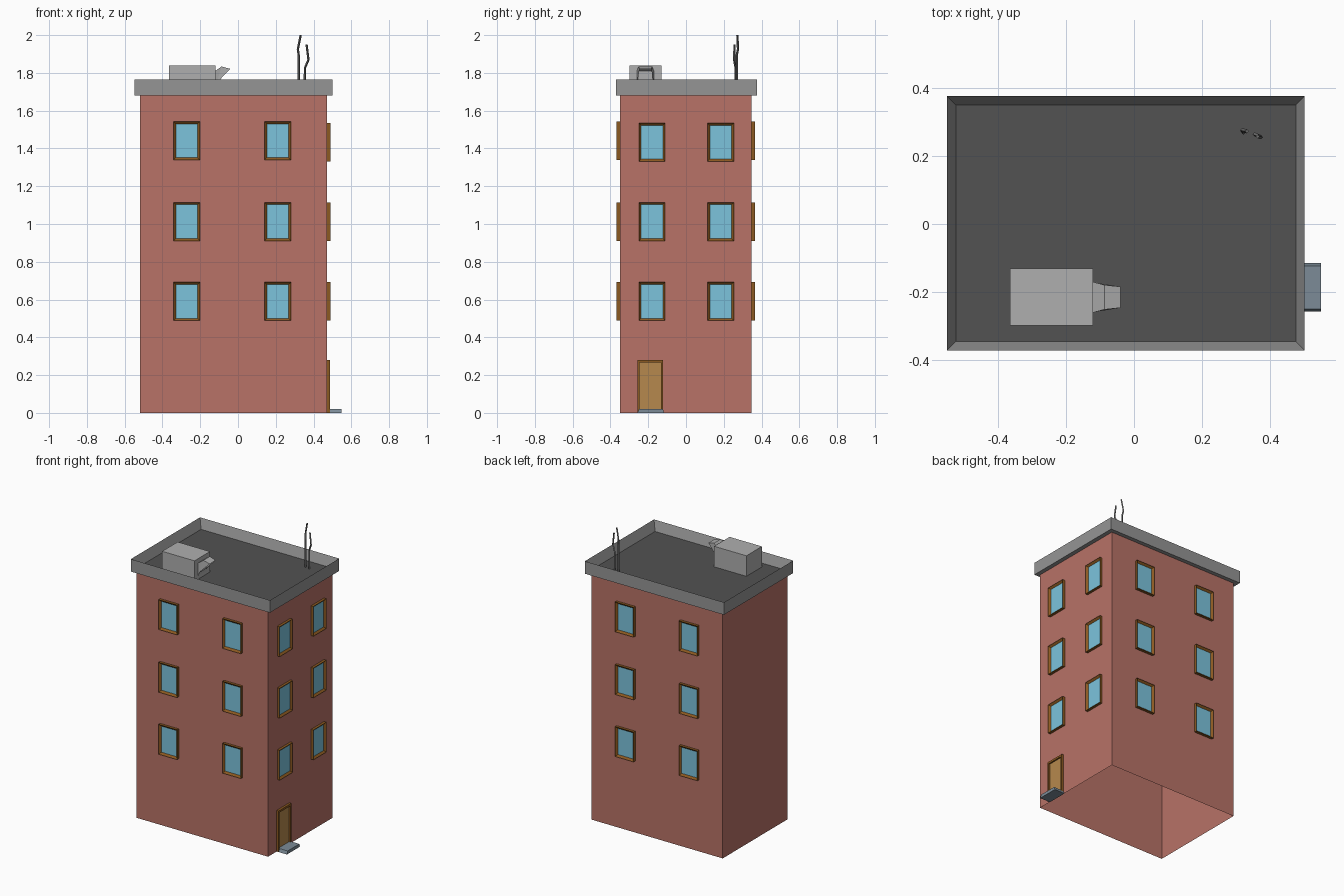
import bpy, bmesh
from mathutils import Vector

if "Cube" in bpy.data.objects:
    bpy.data.objects.remove(bpy.data.objects["Cube"])


def mat(name, r, g, b):
    m = bpy.data.materials.new(name)
    m.diffuse_color = (r, g, b, 1)
    m.use_nodes = True
    m.node_tree.nodes["Principled BSDF"].inputs["Base Color"].default_value = m.diffuse_color
    return m


BRICK = mat("brick", 0.48, 0.17, 0.135)
FRAME = mat("frame_wood", 0.26, 0.10, 0.015)
GLASS = mat("glass", 0.20, 0.55, 0.72)
DOOR = mat("door_wood", 0.47, 0.25, 0.075)
PARAPET = mat("parapet_grey", 0.30, 0.30, 0.30)
ROOF = mat("roof_dark", 0.085, 0.085, 0.085)
STONE = mat("step_stone", 0.20, 0.26, 0.31)
METAL = mat("antenna_metal", 0.15, 0.15, 0.15)
UNIT = mat("unit_grey", 0.43, 0.43, 0.43)


def finish(name, bm, *mats):
    me = bpy.data.meshes.new(name)
    bm.to_mesh(me)
    bm.free()
    for m in mats:
        me.materials.append(m)
    ob = bpy.data.objects.new(name, me)
    bpy.context.collection.objects.link(ob)
    return ob


def box_bm(lo, hi):
    bm = bmesh.new()
    bmesh.ops.create_cube(bm, size=1)
    for v in bm.verts:
        v.co = Vector([l + (c + 0.5) * (h - l) for c, l, h in zip(v.co, lo, hi)])
    bm.normal_update()
    return bm


def face_to(bm, n):
    return max(bm.faces, key=lambda f: f.normal.dot(n))


def drop_face(bm, n):
    bmesh.ops.delete(bm, geom=[face_to(bm, n)], context='FACES_ONLY')


def recess(bm, n, border, depth):
    """Inset the face pointing along n and sink it; it gets material slot 1."""
    f = face_to(bm, n)
    bmesh.ops.inset_region(bm, faces=[f], thickness=border, use_even_offset=True)
    f.material_index = 1
    bmesh.ops.translate(bm, verts=f.verts[:], vec=-n * depth)


def box(name, lo, hi, m):
    return finish(name, box_bm(lo, hi), m)


UP = Vector((0, 0, 1))
X0, X1, Y0, Y1 = -0.52, 0.472, -0.35, 0.347

# walls, open underneath
bm = box_bm((X0, Y0, 0), (X1, Y1, 1.68))
drop_face(bm, -UP)
drop_face(bm, UP)
finish("walls", bm, BRICK)

# overhanging roof slab with a sunken floor
bm = box_bm((-0.549, -0.371, 1.68), (0.501, 0.375, 1.765))
recess(bm, UP, 0.026, 0.065)
finish("roof_parapet", bm, PARAPET, ROOF)


# windows on the front, back and right walls
def window(name, n, across, z0):
    n = Vector(n)
    w, h, d = 0.07, 0.204, 0.018
    if n.x:
        lo, hi = (X1, across - w, z0), (X1 + d, across + w, z0 + h)
    else:
        ya, yb = (Y0 - d, Y0) if n.y < 0 else (Y1, Y1 + d)
        lo, hi = (across - w, ya, z0), (across + w, yb, z0 + h)
    bm = box_bm(lo, hi)
    recess(bm, n, 0.013, 0.012)
    drop_face(bm, -n)
    finish(name, bm, FRAME, GLASS)


for i, z in enumerate((0.488, 0.911, 1.339)):
    for j, x in enumerate((-0.272, 0.21)):
        window(f"front_window_{i}_{j}", (0, -1, 0), x, z)
        window(f"back_window_{i}_{j}", (0, 1, 0), x, z)
    for j, y in enumerate((-0.18, 0.183)):
        window(f"right_window_{i}_{j}", (1, 0, 0), y, z - (0.008 if i == 2 else 0))

# door with a three-sided frame
box("door_leaf", (X1 - 0.002, -0.25, 0), (X1 + 0.006, -0.13, 0.27), DOOR)
for side, y in (("left", -0.258), ("right", -0.132)):
    box(f"door_jamb_{side}", (X1, y, 0), (X1 + 0.016, y + 0.011, 0.267), FRAME)
box("door_lintel", (X1, -0.258, 0.267), (X1 + 0.016, -0.121, 0.281), FRAME)

# doorstep, slightly narrower on top
bm = box_bm((X1, -0.257, 0), (0.549, -0.115, 0.021))
for v in bm.verts:
    if v.co.z > 0.01:
        v.co.y += 0.008 if v.co.y < -0.2 else -0.008
finish("doorstep", bm, STONE)

# rooftop ventilation unit
box("vent_unit", (-0.364, -0.298, 1.70), (-0.12, -0.131, 1.84), UNIT)

# vent hood: open duct through (x, z, half width) top and bottom points
bm = bmesh.new()
sections = [((-0.12, 1.81, 0.045), (-0.12, 1.72, 0.045)),
            ((-0.087, 1.834, 0.036), (-0.116, 1.735, 0.044)),
            ((-0.04, 1.821, 0.031), (-0.108, 1.752, 0.042))]
rings = []
for (tx, tz, tw), (bx, bz, bw) in sections:
    rings.append([bm.verts.new(p) for p in (
        (tx, -0.215 - tw, tz), (tx, -0.215 + tw, tz),
        (bx, -0.215 + bw, bz), (bx, -0.215 - bw, bz))])
for a, b in zip(rings, rings[1:]):
    for k in range(4):
        m = (k + 1) % 4
        bm.faces.new((a[k], a[m], b[m], b[k]))
bmesh.ops.recalc_face_normals(bm, faces=bm.faces[:])
finish("vent_hood", bm, UNIT)


# bent antenna rods
def rod(name, pts, radius):
    cu = bpy.data.curves.new(name, 'CURVE')
    cu.dimensions = '3D'
    cu.bevel_depth = radius
    cu.bevel_resolution = 0
    cu.use_fill_caps = True
    sp = cu.splines.new('POLY')
    sp.points.add(len(pts) - 1)
    for p, co in zip(sp.points, pts):
        p.co = (*co, 1)
    sp.use_smooth = False
    cu.materials.append(METAL)
    bpy.context.collection.objects.link(bpy.data.objects.new(name, cu))


rod("antenna_tall", [(0.322, 0.268, 1.70), (0.322, 0.268, 1.89),
                     (0.317, 0.275, 1.925), (0.332, 0.272, 2.0)], 0.006)
rod("antenna_short", [(0.354, 0.263, 1.70), (0.354, 0.263, 1.825),
                      (0.373, 0.255, 1.87), (0.363, 0.257, 1.95)], 0.006)
